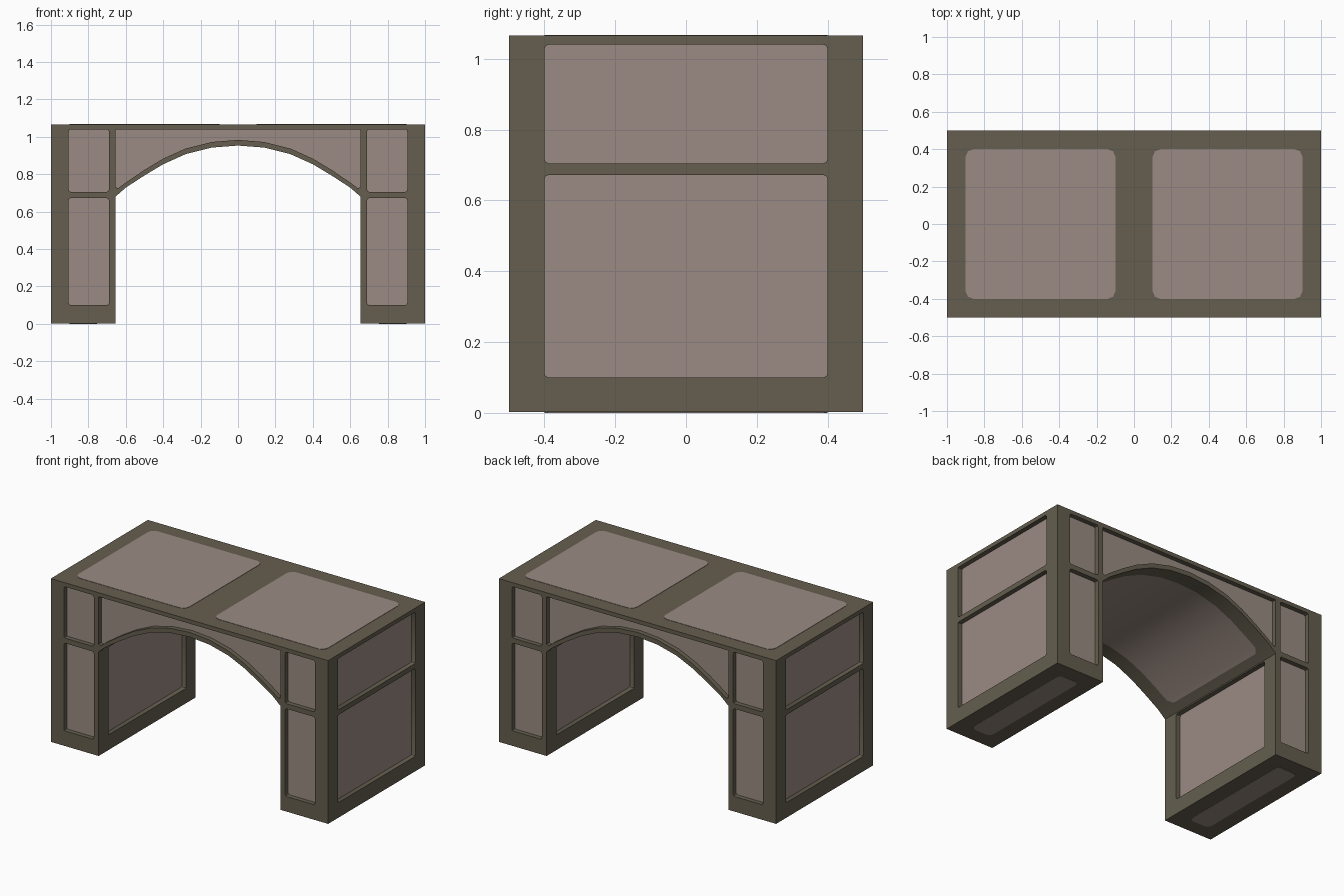
import bpy, bmesh
from mathutils import Vector

if "Cube" in bpy.data.objects:
    bpy.data.objects.remove(bpy.data.objects["Cube"])

H, T = 1.068, 0.03          # total height, recess depth
PLATE = 0.002               # thickness of flush painted panels


def material(name, rgb):
    m = bpy.data.materials.new(name)
    m.diffuse_color = (*rgb, 1)
    m.use_nodes = True
    m.node_tree.nodes["Principled BSDF"].inputs["Base Color"].default_value = m.diffuse_color
    return m


MATS = [material("dark olive frame", (0.130, 0.112, 0.078)),
        material("taupe panel", (0.328, 0.260, 0.227))]


def prism(bm, pts, offset, cap_mat=0, side_mat=0):
    """Closed prism: outline pts swept by offset; the first cap gets cap_mat."""
    a = [bm.verts.new(p) for p in pts]
    b = [bm.verts.new(Vector(p) + Vector(offset)) for p in pts]
    bm.faces.new(a).material_index = cap_mat
    bm.faces.new(b[::-1]).material_index = side_mat
    n = len(a)
    for i in range(n):
        j = (i + 1) % n
        bm.faces.new((a[j], a[i], b[i], b[j])).material_index = side_mat


def rect(u0, u1, v0, v1, r):
    """Rectangle outline with clipped, nearly round corners."""
    k = r * 0.29
    out = []
    for cu, cv, su, sv in ((u0, v0, 1, 1), (u1, v0, -1, 1),
                           (u1, v1, -1, -1), (u0, v1, 1, -1)):
        c = [(cu, cv + sv * r), (cu + su * k, cv + sv * k), (cu + su * r, cv)]
        out += c if su * sv > 0 else c[::-1]
    return out


def finish(bm, name):
    bmesh.ops.recalc_face_normals(bm, faces=bm.faces)
    me = bpy.data.meshes.new(name)
    bm.to_mesh(me)
    bm.free()
    for m in MATS:
        me.materials.append(m)
    ob = bpy.data.objects.new(name, me)
    bpy.context.collection.objects.link(ob)
    return ob


def select(ob):
    bpy.ops.object.select_all(action='DESELECT')
    ob.select_set(True)
    bpy.context.view_layer.objects.active = ob


def mirrored(half):
    """Curve from -x to +x from its right half, listed outside in to x = 0."""
    return [(-x, z) for x, z in half] + [(x, z) for x, z in half[-2::-1]]


inner = mirrored([(.655, .68), (.60, .728), (.50, .793), (.40, .853),
                  (.28, .907), (.14, .942), (0, .953)])
outer = mirrored([(.655, .73), (.64, .725), (.60, .755), (.50, .823), (.40, .883),
                  (.28, .937), (.14, .972), (0, .983)])

# arched body
z0, z1 = PLATE, H - PLATE
bm = bmesh.new()
outline = [(-1, z1), (-1, z0), (-.655, z0)] + inner + [(.655, z0), (1, z0), (1, z1)]
prism(bm, [(x, -.5, z) for x, z in outline], (0, 1, 0))
body = finish(bm, "arched_frame")

# recess cutters: the floor of each is panel coloured
bm = bmesh.new()
spandrel = outer + [(.655, 1.04), (-.655, 1.04)]
front = [spandrel]
for s in (-1, 1):
    u0, u1 = sorted((s * .69, s * .905))
    front += [rect(u0, u1, .10, .672, .012), rect(u0, u1, .705, 1.04, .012)]
for s in (-1, 1):
    for shape in front:                                   # front and back
        prism(bm, [(x, s * (.5 - T), z) for x, z in shape], (0, s * 2 * T, 0), 1)
    for v0, v1 in ((.10, .672), (.705, 1.04)):            # outer sides
        prism(bm, [(s * (1 - T), y, z) for y, z in rect(-.4, .4, v0, v1, .012)],
              (s * 2 * T, 0, 0), 1)
    prism(bm, [(s * (.655 + T), y, z) for y, z in rect(-.4, .4, .10, .672, .012)],
          (-s * 2 * T, 0, 0), 1)                          # inner leg faces
cutter = finish(bm, "recess_cutter")
cutter.hide_render = True

mod = body.modifiers.new("recesses", 'BOOLEAN')
mod.operation, mod.solver, mod.object = 'DIFFERENCE', 'EXACT', cutter
select(body)
bpy.ops.object.modifier_apply(modifier=mod.name)
bpy.data.objects.remove(cutter)
select(body)
bpy.ops.object.shade_smooth_by_angle(angle=0.4)

# flush panels on the top and under the feet
for name, a, b, z, r in (("top_panels", .10, .90, z1, .04),
                         ("foot_panels", .755, .90, 0, .03)):
    bm = bmesh.new()
    for s in (-1, 1):
        u0, u1 = sorted((s * a, s * b))
        prism(bm, [(x, y, z) for x, y in rect(u0, u1, -.4, .4, r)],
              (0, 0, PLATE), 1, 1)
    finish(bm, name)

# curved flush panel under the arch, with clipped corners
ends = [(-.61, .719), (-.585, .738)]
arc = ends + inner[2:-2] + [(-x, z) for x, z in ends[::-1]]
bm = bmesh.new()
rows = []
for i, (x, z) in enumerate(arc):
    w = .37 if i in (0, len(arc) - 1) else .4
    rows.append([bm.verts.new((x, y, z - PLATE)) for y in (-w, w)])
for p, q in zip(rows, rows[1:]):
    bm.faces.new((p[0], p[1], q[1], q[0])).material_index = 1
bm.normal_update()
if sum(f.normal.z for f in bm.faces) > 0:
    bmesh.ops.reverse_faces(bm, faces=bm.faces)
me = bpy.data.meshes.new("arch_underside_panel")
bm.to_mesh(me)
bm.free()
for m in MATS:
    me.materials.append(m)
soffit = bpy.data.objects.new("arch_underside_panel", me)
bpy.context.collection.objects.link(soffit)
select(soffit)
bpy.ops.object.shade_smooth_by_angle(angle=0.4)
